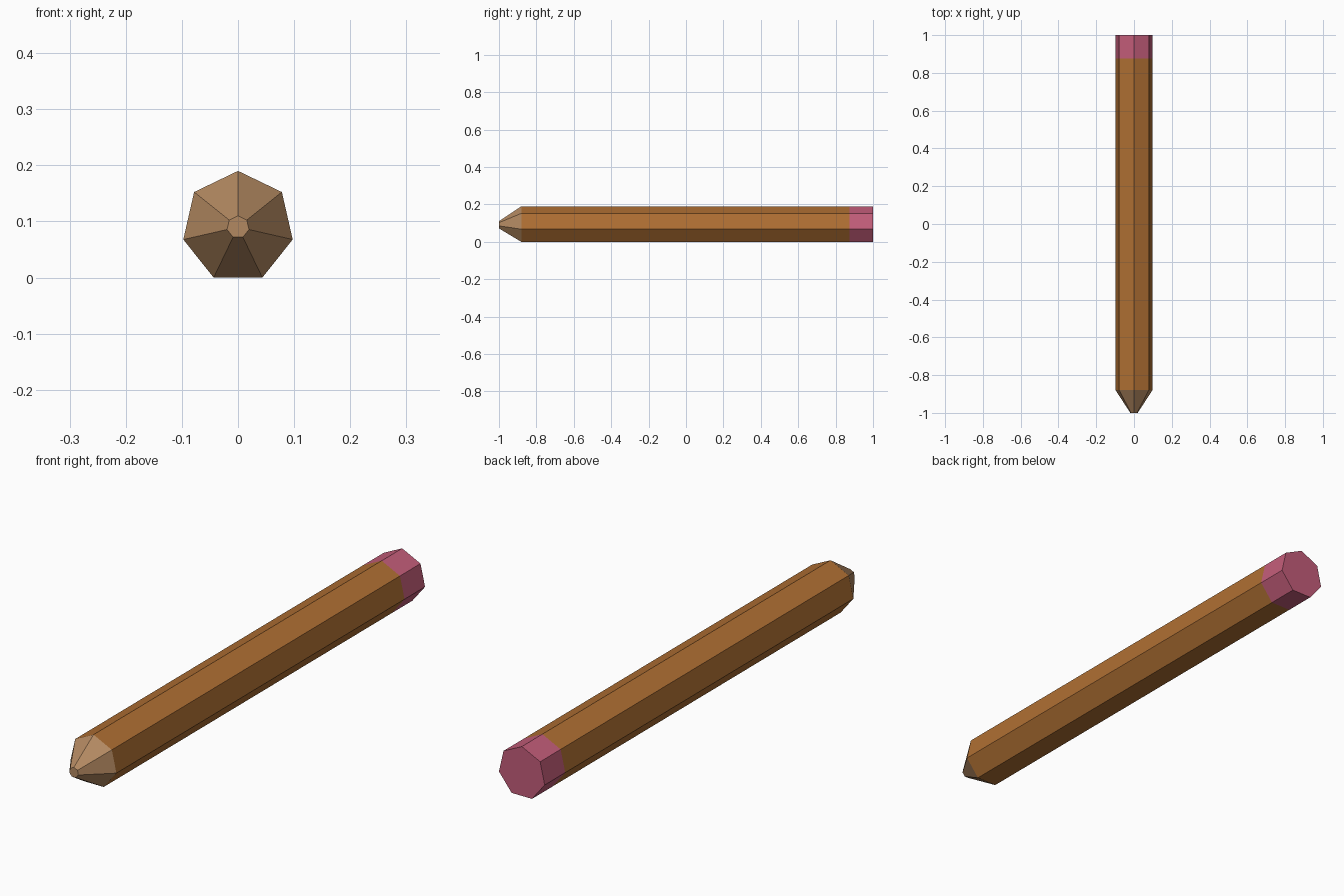
import bpy, bmesh, math

if "Cube" in bpy.data.objects:
    bpy.data.objects.remove(bpy.data.objects["Cube"])

SIDES, RADIUS, TIP_RADIUS = 7, 0.1, 0.02
CENTRE_Z = RADIUS * math.cos(math.pi / SIDES)   # rests on its flat bottom side


def material(name, rgb):
    m = bpy.data.materials.new(name)
    m.diffuse_color = (*rgb, 1)
    m.use_nodes = True
    m.node_tree.nodes["Principled BSDF"].inputs["Base Color"].default_value = m.diffuse_color
    return m


mats = [material("bare_wood_tan", (0.45, 0.25, 0.12)),
        material("painted_brown", (0.43, 0.16, 0.033)),
        material("eraser_pink", (0.55, 0.11, 0.195))]

# Heptagonal rings along y: (y, radius), tip to eraser end
rings = [(-1, TIP_RADIUS), (-0.88, RADIUS), (0.875, RADIUS), (1, RADIUS)]

bm = bmesh.new()
loops = []
for y, r in rings:
    angles = [math.tau * i / SIDES for i in range(SIDES)]
    loops.append([bm.verts.new((r * math.sin(a), y, CENTRE_Z + r * math.cos(a)))
                  for a in angles])

# Sharpened cone, shaft and eraser bands, one colour each
for band, (a, b) in enumerate(zip(loops, loops[1:])):
    for i in range(SIDES):
        j = (i + 1) % SIDES
        bm.faces.new((a[i], a[j], b[j], b[i])).material_index = band

# End caps
bm.faces.new(loops[0]).material_index = 0
bm.faces.new(loops[-1]).material_index = 2
bmesh.ops.recalc_face_normals(bm, faces=bm.faces)

mesh = bpy.data.meshes.new("pencil")
bm.to_mesh(mesh)
bm.free()
for m in mats:
    mesh.materials.append(m)
bpy.context.collection.objects.link(bpy.data.objects.new("pencil", mesh))
